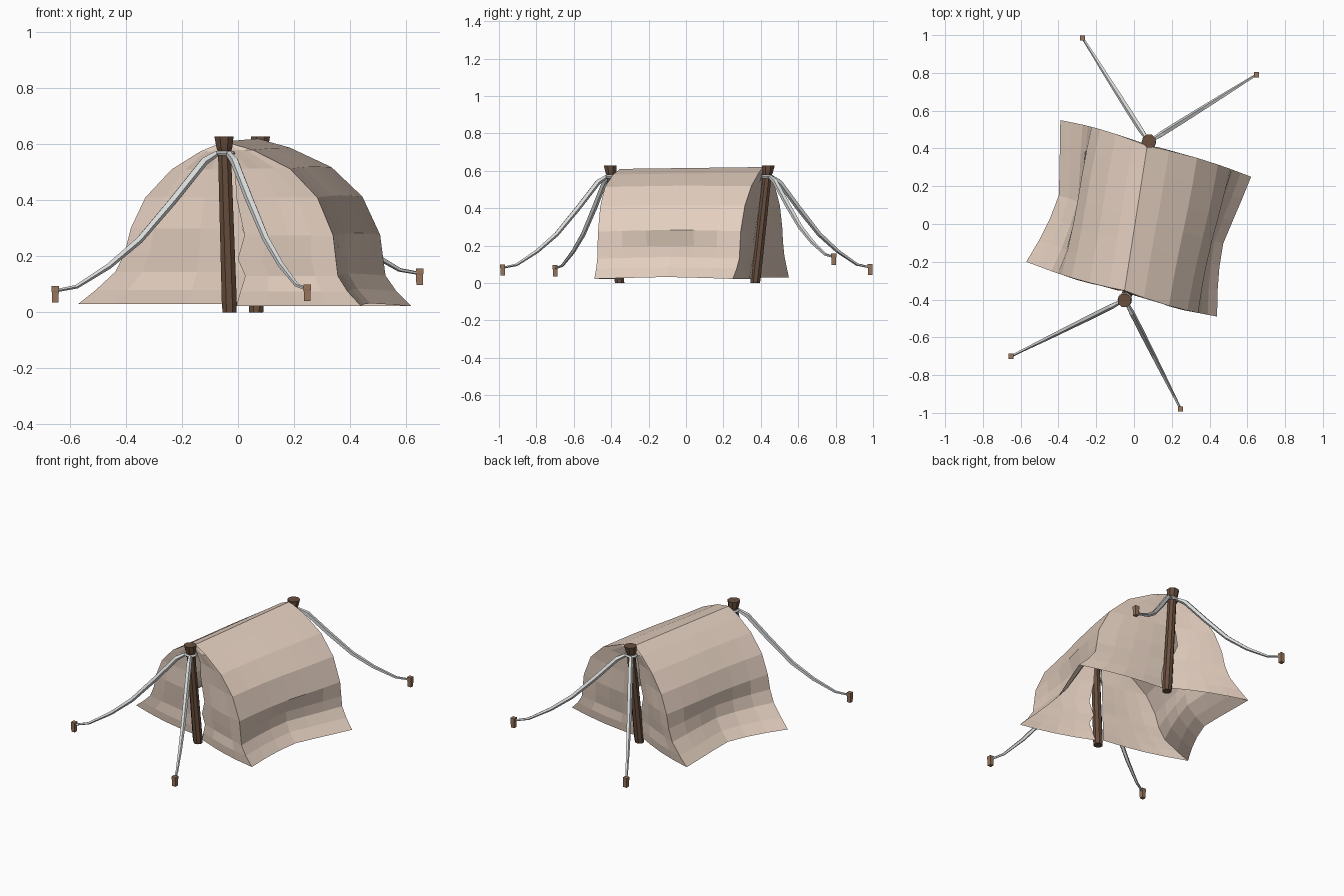
import bpy, bmesh, math
from mathutils import Vector

if "Cube" in bpy.data.objects:
    bpy.data.objects.remove(bpy.data.objects["Cube"])


def material(name, rgb):
    m = bpy.data.materials.new(name)
    m.use_nodes = True
    m.diffuse_color = (*rgb, 1)
    m.node_tree.nodes["Principled BSDF"].inputs["Base Color"].default_value = (*rgb, 1)
    return m


CANVAS = material("canvas tan", (0.77, 0.62, 0.52))
DARK = material("dark wood", (0.14, 0.078, 0.048))
PEG = material("light wood", (0.32, 0.18, 0.105))
ROPE = material("grey rope", (0.70, 0.71, 0.71))


def finish(bm, name, mat):
    bmesh.ops.remove_doubles(bm, verts=bm.verts, dist=0.0005)
    bmesh.ops.recalc_face_normals(bm, faces=bm.faces)
    mesh = bpy.data.meshes.new(name)
    bm.to_mesh(mesh)
    bm.free()
    mesh.materials.append(mat)
    ob = bpy.data.objects.new(name, mesh)
    bpy.context.collection.objects.link(ob)
    return ob


def skin(bm, rows, closed=False):
    """Quads between successive rows of points."""
    grid = [[bm.verts.new(p) for p in row] for row in rows]
    for a, b in zip(grid, grid[1:]):
        n = len(a)
        for i in range(n if closed else n - 1):
            k = (i + 1) % n
            bm.faces.new((a[i], a[k], b[k], b[i]))
    return grid


def lathe(name, mat, base, top, rings, sides):
    """Stack of rings (fraction of length, radius) along a leaning axis."""
    base, top = Vector(base), Vector(top)
    bm = bmesh.new()
    rows = []
    for f, r in rings:
        c = base.lerp(top, f)
        rows.append([c + Vector((r * math.cos(a), r * math.sin(a), 0))
                     for a in (math.tau * (i + 0.5) / sides for i in range(sides))])
    grid = skin(bm, rows, closed=True)
    bm.faces.new(grid[0])
    bm.faces.new(grid[-1])
    return finish(bm, name, mat)


# Canvas half sections: (fraction of half width, height, inward pull at mid length)
LEFT = [(0, .61, 0), (.16, .575, 0), (.36, .51, 0), (.54, .41, 0), (.64, .30, .005),
        (.68, .215, .04), (.745, .145, .06), (.88, .08, .08), (1, .03, .085)]
RIGHT = [(0, .61, 0), (.21, .58, 0), (.48, .513, 0), (.68, .41, 0), (.795, .275, .01),
         (.815, .19, .045), (.83, .13, .05), (.90, .075, .055), (1, .022, .06)]

# Apex and bottom corners of each end
FRONT = dict(apex=Vector((-.05, -.352, 0)), left=Vector((-.57, -.20, 0)), right=Vector((.44, -.49, 0)))
BACK = dict(apex=Vector((.07, .413, 0)), left=Vector((-.39, .55, 0)), right=Vector((.62, .25, 0)))
ACROSS = Vector((.96, -.28, 0))


def edge_point(end, side, t, z):
    p = end["apex"].lerp(end[side], t)
    rim = 0.015 * math.sin(math.pi * t)
    return Vector((p.x, p.y + (rim if end is BACK else -rim), z))


# Roof: one draped sheet lofted from the front end to the back end
STEPS = 6
rows = []
for i in range(STEPS + 1):
    f = i / STEPS
    pull = 1 - abs(2 * f - 1) ** 1.25
    wave = 0.006 * math.sin(math.tau * f)
    row = []
    for side, table, sign in (("left", LEFT[::-1], 1), ("right", RIGHT[1:], -1)):
        for t, z, inward in table:
            p = edge_point(FRONT, side, t, z).lerp(edge_point(BACK, side, t, z), f)
            p += ACROSS * sign * (inward * pull + wave * t)
            p.z += 0.01 * f * (1 - t) + 0.01 * t * pull
            row.append(p)
    rows.append(row)
bm = bmesh.new()
skin(bm, rows)
finish(bm, "canvas_roof", CANVAS)


# End walls: two flaps whose ragged inner edges lean in behind the pole
def end_wall(name, end, outward, recess, slits):
    bm = bmesh.new()
    lift = 0.01 if end is BACK else 0
    for side, table in (("left", LEFT), ("right", RIGHT)):
        rows = []
        for j, ((t, z, _), inner) in enumerate(zip(table, slits[side])):
            row = []
            for k in range(5):
                s = k / 4
                p = edge_point(end, side, inner + (t - inner) * s, z + lift * (1 - t))
                p.y += outward * 0.008 * math.sin(j * 1.9) * math.sin(math.pi * s)
                p.y -= outward * recess * (1 - z / .61) * (1 - s)
                row.append(p)
            rows.append(row)
        skin(bm, rows)
    # Drop the collapsed faces at the peak
    bmesh.ops.dissolve_degenerate(bm, dist=0.0005, edges=bm.edges)
    finish(bm, name, CANVAS)


end_wall("front_wall", FRONT, -1, .02, {
    "left": [0] * 9,
    "right": [0, 0, .08, .09, .15, .10, .155, .12, .09]})
end_wall("back_wall", BACK, 1, .06, {
    "left": [0, 0, .06, .07, .12, .06, .05, .03, 0],
    "right": [0, 0, 0, 0, 0, .02, .04, .04, .02]})

# Poles lean outward and flare at the head
POLE_RINGS = [(0, .027), (.05, .029), (.5, .027), (.91, .025), (.94, .031), (1, .037)]
POLES = {"front": ((-.03, -.355, 0), (-.05, -.405, .628)),
         "back": ((.065, .37, 0), (.08, .44, .628))}
for name, (base, top) in POLES.items():
    lathe(name + "_pole", DARK, base, top, POLE_RINGS, 8)
    knot = Vector(base).lerp(Vector(top), .905)
    bpy.ops.mesh.primitive_torus_add(major_segments=10, minor_segments=5, location=knot,
                                     major_radius=.030, minor_radius=.009)
    ring = bpy.context.object
    ring.name = name + "_rope_ring"
    ring.data.materials.append(ROPE)

# Sagging guy ropes: (fraction of run from peg, fraction of rise, thickness)
SAG = [(0, 0, .5), (.13, .03, .6), (.33, .18, .85), (.52, .37, 1),
       (.73, .66, 1.15), (.92, .94, 1.15), (1, 1, .8)]


def guy_rope(name, pole, x, y, z):
    base, top = map(Vector, POLES[pole])
    tie = base.lerp(top, .905)
    run = Vector((x - tie.x, y - tie.y, 0)).normalized()
    tie += run * .03
    bm = bmesh.new()
    across = Vector((-run.y, run.x, 0))
    slope = (tie - Vector((x, y, z))).normalized()
    up = slope.cross(across)
    rows = []
    for f, h, w in SAG:
        c = Vector((x, y, z)).lerp(tie, f)
        c.z = z + .042 + (tie.z - z - .042) * h
        r = .0135 * w
        rows.append([c + across * r * math.cos(a) + up * r * math.sin(a)
                     for a in (math.tau * i / 5 for i in range(5))])
    grid = skin(bm, rows, closed=True)
    bm.faces.new(grid[0])
    bm.faces.new(grid[-1])
    finish(bm, name + "_rope", ROPE)
    lathe(name + "_peg", PEG, (x, y, z), (x, y, z + .06),
          [(0, .0165), (.6, .0175), (.7, .019), (1, .019)], 4)


guy_rope("front_right_guy", "front", -.652, -.70, .035)
guy_rope("front_left_guy", "front", .247, -.98, .04)
guy_rope("back_left_guy", "back", .648, .79, .097)
guy_rope("back_right_guy", "back", -.272, .985, .042)
